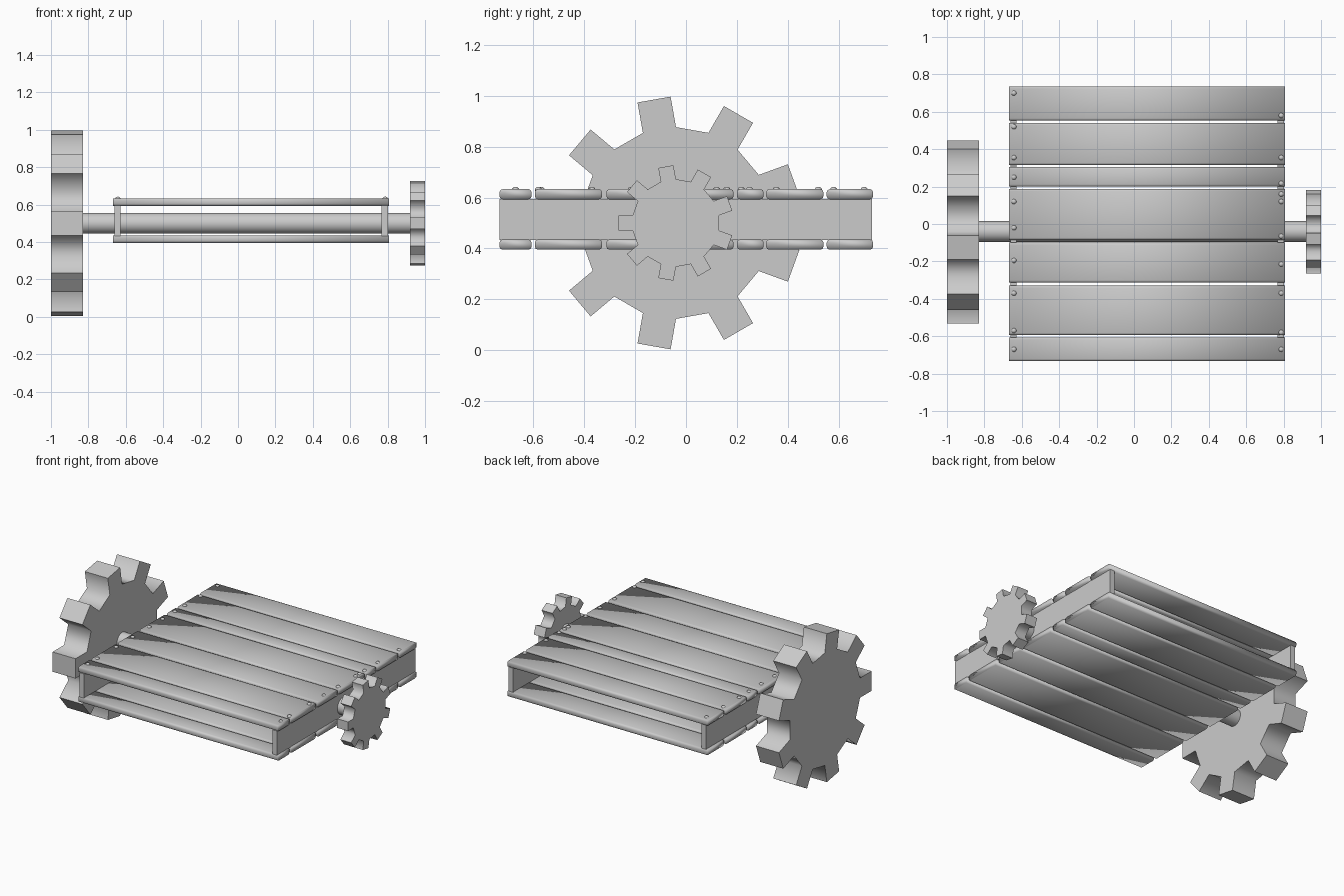
import bpy, bmesh, math

cube = bpy.data.objects.get("Cube")
if cube:
    bpy.data.objects.remove(cube, do_unlink=True)

grey = bpy.data.materials.new("plain_grey")
grey.use_nodes = True
grey.diffuse_color = (0.6, 0.6, 0.6, 1)
grey.node_tree.nodes["Principled BSDF"].inputs["Base Color"].default_value = (0.6, 0.6, 0.6, 1)

AXLE_Y, AXLE_Z = -0.04, 0.5


def finish(name, bm, angle=None):
    """Turn a bmesh into a named object, smooth by angle if one is given."""
    bmesh.ops.recalc_face_normals(bm, faces=bm.faces)
    mesh = bpy.data.meshes.new(name)
    bm.to_mesh(mesh)
    bm.free()
    mesh.materials.append(grey)
    obj = bpy.data.objects.new(name, mesh)
    bpy.context.collection.objects.link(obj)
    if angle:
        bpy.ops.object.select_all(action='DESELECT')
        obj.select_set(True)
        bpy.context.view_layer.objects.active = obj
        bpy.ops.object.shade_smooth_by_angle(angle=math.radians(angle))
    return obj


def extrude_x(name, outline, x0, x1, angle=None):
    """Extrude a closed (y, z) outline from x0 to x1."""
    bm = bmesh.new()
    face = bm.faces.new([bm.verts.new((x0, y, z)) for y, z in outline])
    new = bmesh.ops.extrude_face_region(bm, geom=[face])["geom"]
    verts = [v for v in new if isinstance(v, bmesh.types.BMVert)]
    bmesh.ops.translate(bm, verts=verts, vec=(x1 - x0, 0, 0))
    return finish(name, bm, angle)


def gear(name, radius, x0, x1):
    """Nine straight-sided teeth with flat valleys."""
    root, half = radius * 0.753, radius * 0.134
    outline = []
    for i in range(9):
        a = math.radians(20 + 40 * i)
        c, s = math.cos(a), math.sin(a)
        for r, t in ((root, -half), (radius, -half), (radius, half), (root, half)):
            outline.append((AXLE_Y + r * c - t * s, AXLE_Z + r * s + t * c))
    extrude_x(name, outline, x0, x1, 75)


def rectangle(y0, y1, z0, z1):
    return [(y0, z0), (y1, z0), (y1, z1), (y0, z1)]


def plank(name, y0, y1, z0, z1):
    """Board with softened long edges."""
    b = 0.012
    outline = []
    corners = ((y0 + b, z0 + b, 180), (y1 - b, z0 + b, 270),
               (y1 - b, z1 - b, 0), (y0 + b, z1 - b, 90))
    for cy, cz, start in corners:
        for k in range(3):
            a = math.radians(start + 45 * k)
            outline.append((cy + b * math.cos(a), cz + b * math.sin(a)))
    extrude_x(name, outline, -0.668, 0.807, 180)


# Gears and axle
gear("large_gear", 0.4925, -1.0, -0.83)
gear("small_gear", 0.225, 0.92, 1.0)
circle = [(AXLE_Y + 0.055 * math.cos(math.tau * i / 32),
           AXLE_Z + 0.055 * math.sin(math.tau * i / 32)) for i in range(32)]
extrude_x("axle", circle, -0.84, 0.93, 40)

# Side rails
extrude_x("right_rail", rectangle(-0.733, 0.73, 0.433, 0.595), -0.66, -0.627)
extrude_x("left_rail", rectangle(-0.733, 0.73, 0.433, 0.595), 0.768, 0.802)

# Planks above and below the rails
spans = [(-0.733, -0.607), (-0.594, -0.33), (-0.313, -0.1), (-0.085, 0.187),
         (0.2, 0.305), (0.315, 0.54), (0.553, 0.735)]
for i, (y0, y1) in enumerate(spans):
    plank(f"top_plank_{i + 1}", y0, y1, 0.593, 0.633)
    plank(f"bottom_plank_{i + 1}", y0, y1, 0.395, 0.435)

# Nail heads along both rails
nails = {
    "right": (-0.642, [-0.67, -0.57, -0.37, -0.195, -0.02, 0.12, 0.25, 0.355, 0.52, 0.7]),
    "left": (0.787, [-0.67, -0.58, -0.37, -0.215, -0.065, 0.12, 0.16, 0.217, 0.355, 0.58]),
}
for side, (x, ys) in nails.items():
    bm = bmesh.new()
    for y in ys:
        made = bmesh.ops.create_uvsphere(bm, u_segments=12, v_segments=8, radius=0.014)
        bmesh.ops.scale(bm, verts=made["verts"], vec=(1, 1, 0.8))
        bmesh.ops.translate(bm, verts=made["verts"], vec=(x, y, 0.631))
    finish(f"{side}_nail_heads", bm, 40)
